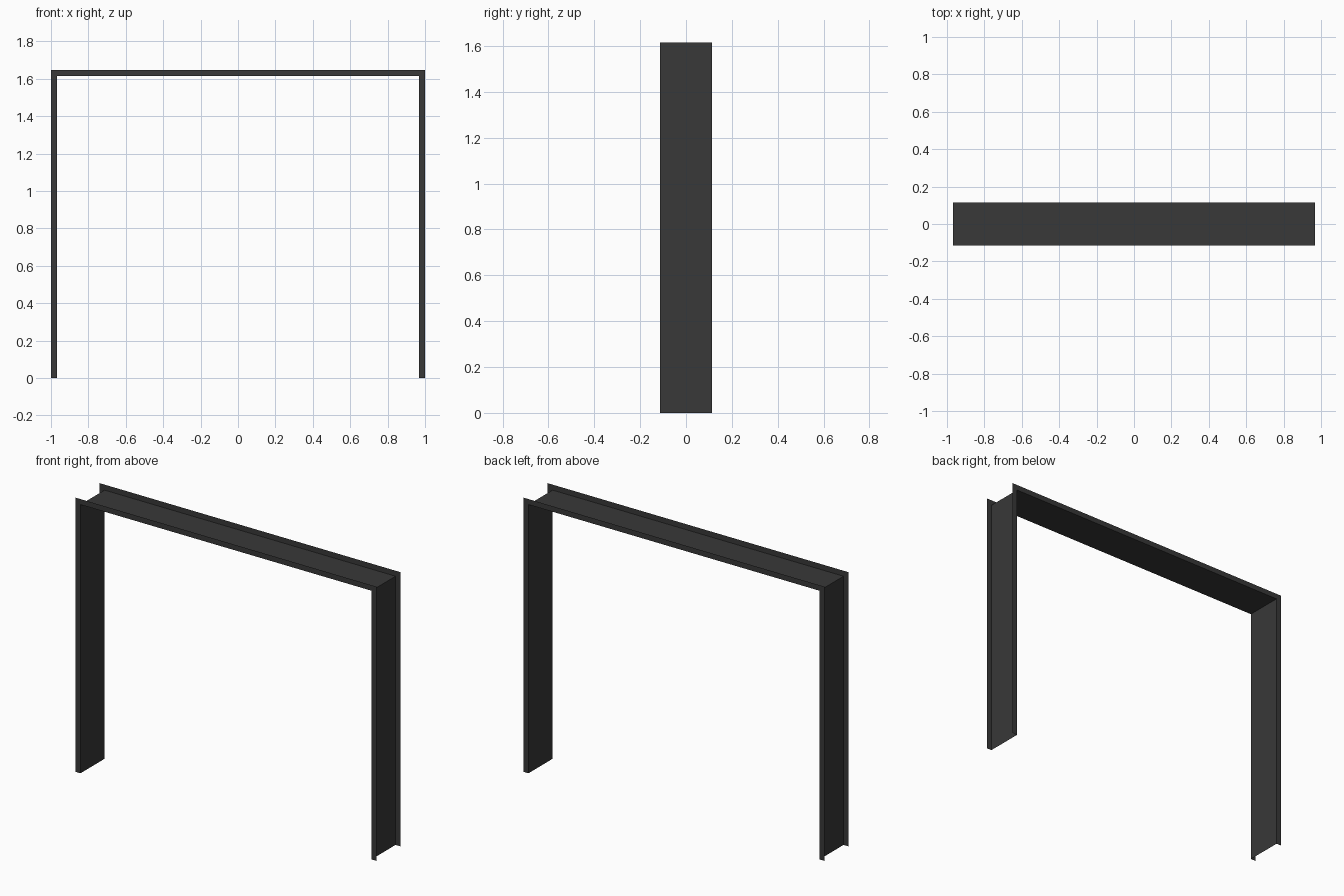
import bpy

if "Cube" in bpy.data.objects:
    bpy.data.objects.remove(bpy.data.objects["Cube"])

HALF_DEPTH = 0.114
INNER_X, INNER_Z = 0.967, 1.614   # web line of the channel
OUTER_X, OUTER_Z = 1.0, 1.647     # free edge of the flanges


def path(x, z):
    return [(-x, 0), (-x, z), (x, z), (x, 0)]


# Thin outward-facing U channel swept round the opening, with mitred corners
inner, outer = path(INNER_X, INNER_Z), path(OUTER_X, OUTER_Z)
verts = []
for (ix, iz), (ox, oz) in zip(inner, outer):
    verts += [(ox, -HALF_DEPTH, oz), (ix, -HALF_DEPTH, iz),
              (ix, HALF_DEPTH, iz), (ox, HALF_DEPTH, oz)]

faces = []
for s in range(3):          # left leg, head, right leg
    for k in range(3):      # front flange, web, back flange
        a = s * 4 + k
        faces.append((a, a + 1, a + 5, a + 4))

mesh = bpy.data.meshes.new("door_frame")
mesh.from_pydata(verts, [], faces)
mesh.update()
frame = bpy.data.objects.new("door_frame", mesh)
bpy.context.collection.objects.link(frame)

# Dark grey finish
mat = bpy.data.materials.new("dark_metal")
mat.diffuse_color = (0.04, 0.04, 0.04, 1)
mat.use_nodes = True
mat.node_tree.nodes["Principled BSDF"].inputs["Base Color"].default_value = mat.diffuse_color
mesh.materials.append(mat)
